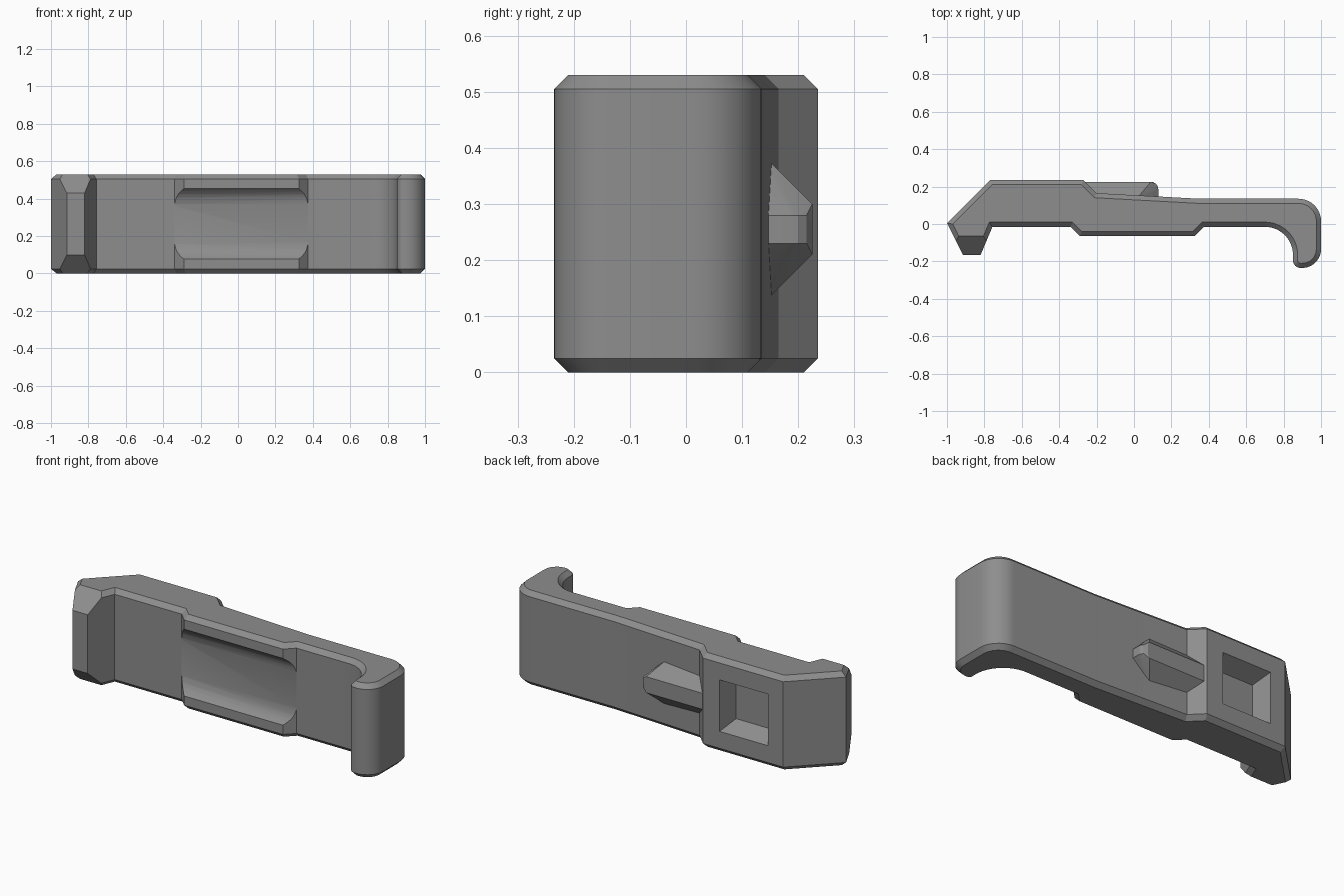
import bpy, bmesh, math
from mathutils import Vector

if "Cube" in bpy.data.objects:
    bpy.data.objects.remove(bpy.data.objects["Cube"])

H, C = 0.53, 0.025          # overall height, rim chamfer
MID = H / 2

gray = bpy.data.materials.new("mid gray")
gray.diffuse_color = (0.27, 0.27, 0.27, 1)
gray.use_nodes = True
gray.node_tree.nodes["Principled BSDF"].inputs["Base Color"].default_value = gray.diffuse_color


def make(name, bm):
    bmesh.ops.recalc_face_normals(bm, faces=bm.faces[:])
    me = bpy.data.meshes.new(name)
    bm.to_mesh(me)
    bm.free()
    ob = bpy.data.objects.new(name, me)
    bpy.context.collection.objects.link(ob)
    me.materials.append(gray)
    return ob


def hull(name, pts):
    bm = bmesh.new()
    for p in pts:
        bm.verts.new(p)
    bmesh.ops.convex_hull(bm, input=bm.verts[:])
    return make(name, bm)


def arc(cx, cy, r, a0, a1, n):
    return [(cx + r * math.cos(math.radians(a0 + (a1 - a0) * i / n)),
             cy + r * math.sin(math.radians(a0 + (a1 - a0) * i / n)))
            for i in range(n + 1)]


def inset(pts, d):
    # mitred inward offset of a counter-clockwise outline
    out = []
    for i, p in enumerate(pts):
        p = Vector(p)
        a = (p - Vector(pts[i - 1])).normalized()
        b = (Vector(pts[(i + 1) % len(pts)]) - p).normalized()
        na, nb = Vector((-a.y, a.x)), Vector((-b.y, b.x))
        out.append(tuple(p + (na + nb) * d / (1 + na.dot(nb))))
    return out


def cut(body, cutter):
    m = body.modifiers.new(cutter.name, 'BOOLEAN')
    m.operation, m.solver, m.object = 'DIFFERENCE', 'EXACT', cutter
    bpy.context.view_layer.objects.active = body
    bpy.ops.object.modifier_apply(modifier=m.name)
    bpy.data.objects.remove(cutter)


# lever body: plan outline with toe, grip pad and hooked end
outline = [(-1, 0.005), (-0.915, -0.165), (-0.82, -0.165), (-0.757, -0.015),
           (-0.34, -0.015), (-0.29, -0.065), (0.325, -0.065), (0.375, -0.015)]
outline += arc(0.70, -0.165, 0.15, 90, 0, 12)
outline += arc(0.89, -0.195, 0.04, 180, 270, 6)
outline += arc(0.90, -0.135, 0.10, 275, 360, 8)
outline += arc(0.88, 0.015, 0.12, 0, 90, 10)
outline += [(0.35, 0.135), (-0.2, 0.165), (-0.27, 0.235), (-0.77, 0.235)]

bm = bmesh.new()
inner = inset(outline, C)
rings = [[bm.verts.new((x, y, z)) for x, y in ring] for ring, z in
         ((inner, 0), (outline, C), (outline, H - C), (inner, H))]
n = len(outline)
for lo, hi in zip(rings, rings[1:]):
    for i in range(n):
        j = (i + 1) % n
        bm.faces.new((lo[i], lo[j], hi[j], hi[i]))
bm.faces.new(rings[0][::-1])
bm.faces.new(rings[-1])
body = make("lever_body", bm)

# sloped top and bottom of the toe
for s in (1, -1):
    cut(body, hull("toe_slope", [(x, y, MID + s * z) for x in (-1.1, -0.765)
                                 for y, z in ((-0.065, MID), (-0.185, MID - 0.12),
                                              (-0.185, 0.4), (-0.065, 0.4))]))

# concave finger channel across the grip pad
channel = [(-0.1, 0.205), (-0.065, 0.188), (-0.05, 0.175), (-0.035, 0.158),
           (-0.024, 0.138), (-0.0152, 0.105)]
cut(body, hull("channel", [(x, y, MID + s * z) for x in (-0.4, 0.42)
                           for y, z in channel for s in (1, -1)]))

# tapered pocket in the back
cut(body, hull("pocket", [(-0.525 + sx * w, y, MID + sz * h) for sx in (1, -1)
                          for sz in (1, -1)
                          for y, w, h in ((0.25, 0.157, 0.152), (0.14, 0.115, 0.10))]))

# locating peg on the back
peg = hull("locating_peg", [(x, y, 0.255 + s * z) for s in (1, -1) for x, y, z in (
    (-0.27, 0.13, 0.14), (0.01, 0.13, 0.14), (0.13, 0.13, 0.025),
    (-0.27, 0.225, 0.045), (0.09, 0.225, 0.045),
    (0.13, 0.185, 0.025), (0.128, 0.2, 0.025), (0.118, 0.215, 0.025),
    (0.10, 0.225, 0.025))])

for ob in (body, peg):
    bpy.ops.object.select_all(action='DESELECT')
    ob.select_set(True)
    bpy.context.view_layer.objects.active = ob
    bpy.ops.object.shade_smooth_by_angle(angle=math.radians(25))
